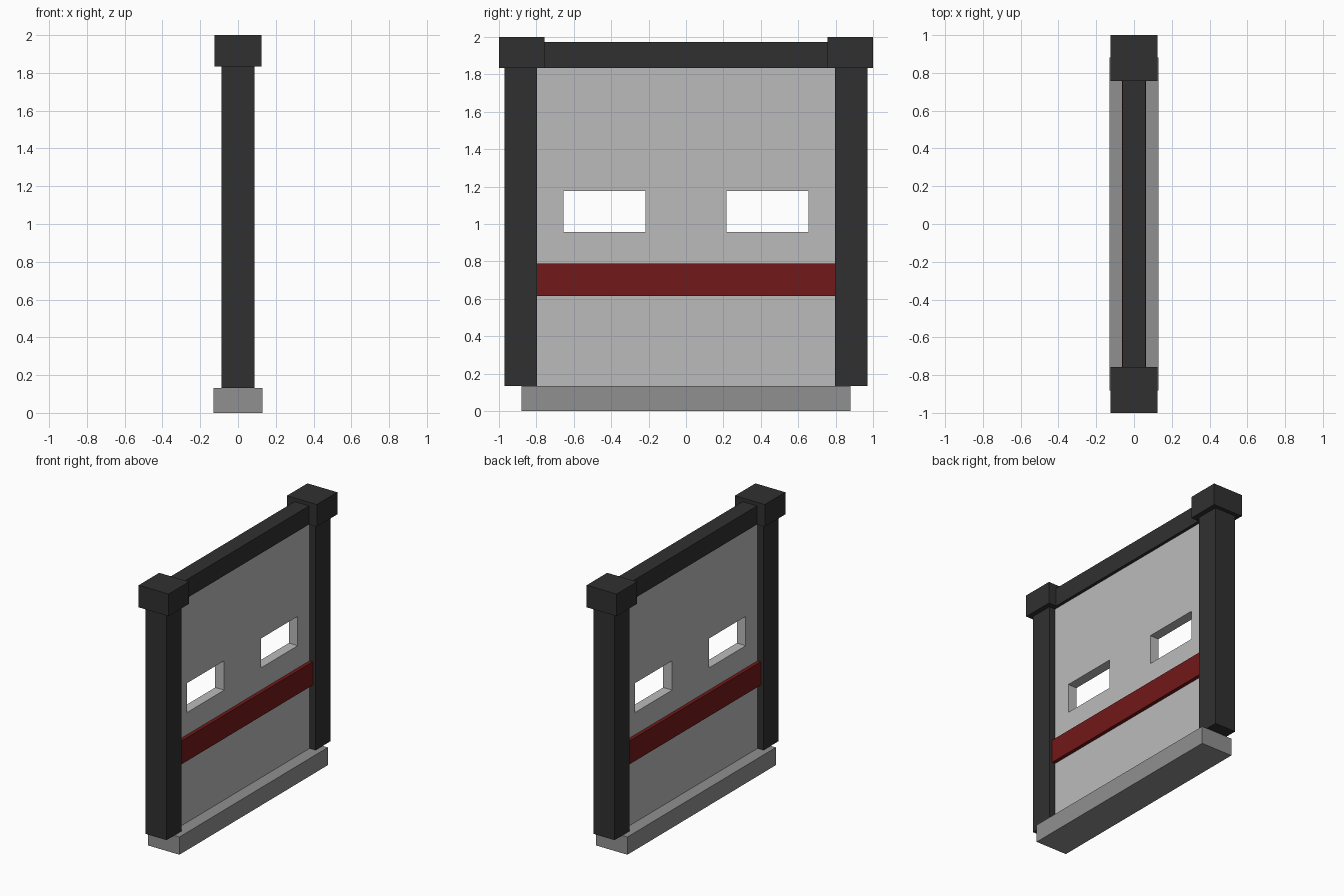
import bpy, bmesh

if "Cube" in bpy.data.objects:
    bpy.data.objects.remove(bpy.data.objects["Cube"])


def material(name, rgb):
    m = bpy.data.materials.new(name)
    m.diffuse_color = (*rgb, 1)
    m.use_nodes = True
    m.node_tree.nodes["Principled BSDF"].inputs["Base Color"].default_value = m.diffuse_color
    return m


DARK = material("dark_metal", (0.03, 0.03, 0.03))
PALE = material("pale_panel", (0.5, 0.5, 0.5))
STONE = material("base_grey", (0.28, 0.28, 0.28))
RED = material("red_stripe", (0.17, 0.009, 0.009))


def finish(name, bm, mat):
    me = bpy.data.meshes.new(name)
    bm.to_mesh(me)
    bm.free()
    me.materials.append(mat)
    ob = bpy.data.objects.new(name, me)
    bpy.context.collection.objects.link(ob)
    return ob


def box(name, half_x, y, z, mat):
    """Box centred on x = 0, spanning the y and z ranges."""
    bm = bmesh.new()
    bmesh.ops.create_cube(bm, size=1)
    for v in bm.verts:
        v.co = (v.co.x * 2 * half_x,
                y[0] + (v.co.y + 0.5) * (y[1] - y[0]),
                z[0] + (v.co.z + 0.5) * (z[1] - z[0]))
    return finish(name, bm, mat)


# Base plinth, top rail and stripe running across both sides of the panel
box("base", 0.13, (-0.88, 0.88), (0, 0.133), STONE)
box("top_rail", 0.06, (-0.76, 0.76), (1.834, 1.973), DARK)
box("stripe", 0.064, (-0.795, 0.795), (0.615, 0.79), RED)

# Posts with caps at both ends
for side, s in (("front", -1), ("back", 1)):
    box(side + "_post", 0.0875, sorted((s * 0.795, s * 0.971)), (0.133, 1.834), DARK)
    box(side + "_cap", 0.124, sorted((s * 0.757, s * 1.0)), (1.834, 2.0), DARK)

# Panel: a grid of faces with two window cells left out, then thickened
ys = (-0.795, -0.655, -0.217, 0.217, 0.655, 0.795)
zs = (0.133, 0.957, 1.177, 1.834)
bm = bmesh.new()
grid = [[bm.verts.new((0, y, z)) for z in zs] for y in ys]
for i in range(len(ys) - 1):
    for j in range(len(zs) - 1):
        if j == 1 and i in (1, 3):
            continue
        bm.faces.new((grid[i][j], grid[i + 1][j], grid[i + 1][j + 1], grid[i][j + 1]))
panel = finish("panel", bm, PALE)
solid = panel.modifiers.new("thickness", 'SOLIDIFY')
solid.thickness = 0.074
solid.offset = 0
